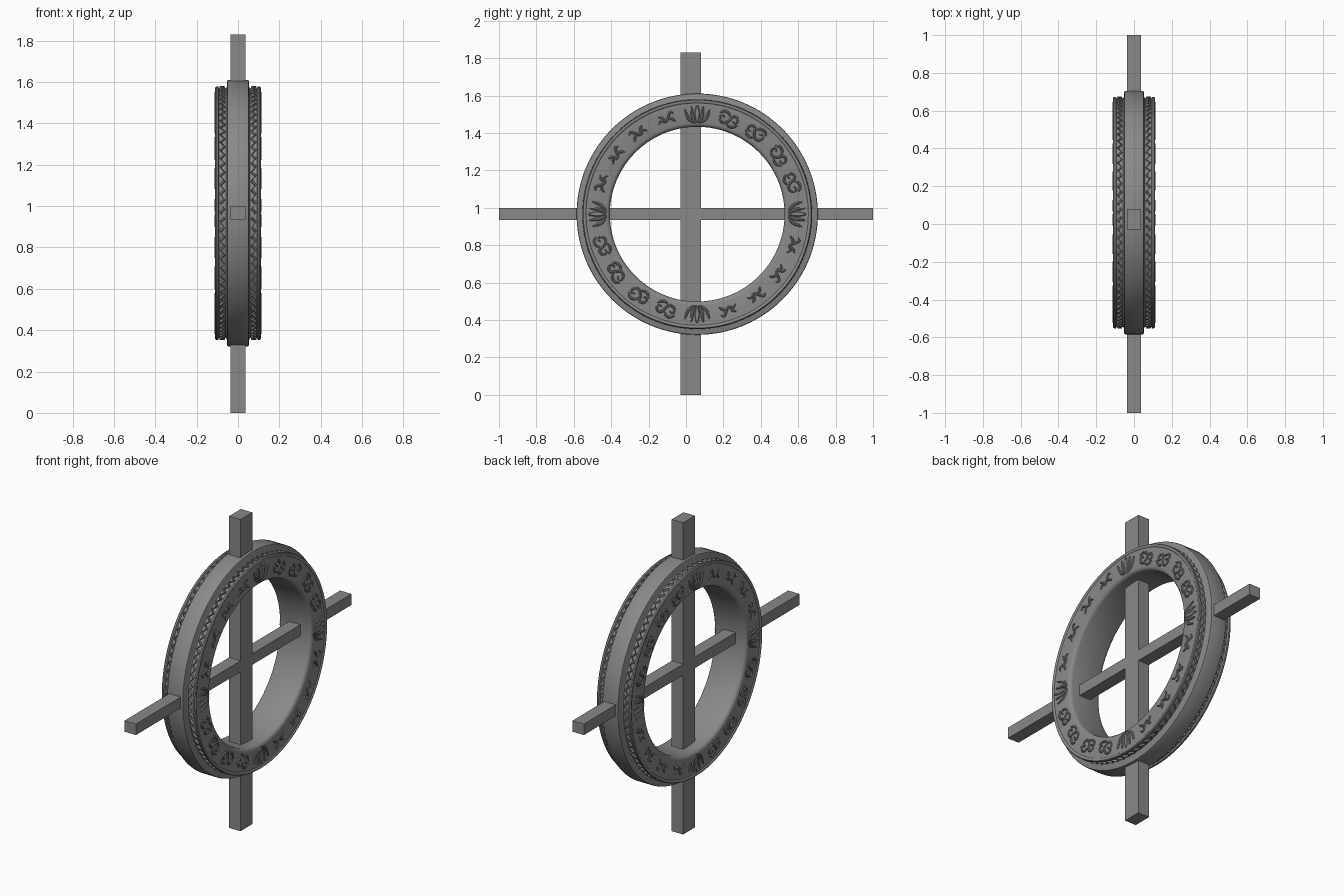
import bpy, bmesh, math
from mathutils import Vector

if "Cube" in bpy.data.objects:
    bpy.data.objects.remove(bpy.data.objects["Cube"])

CY, CZ = 0.06, 0.966      # ring centre
FACE, MID = 0.106, 0.535  # side face offset and ornament circle radius

stone = bpy.data.materials.new("grey stone")
stone.diffuse_color = (0.25, 0.25, 0.25, 1)
stone.use_nodes = True
stone.node_tree.nodes["Principled BSDF"].inputs["Base Color"].default_value = stone.diffuse_color


def polar(x, rad, ang):
    return Vector((x, CY + rad * math.sin(ang), CZ + rad * math.cos(ang)))


def finish(name, bm, smooth=None):
    bmesh.ops.recalc_face_normals(bm, faces=bm.faces[:])
    me = bpy.data.meshes.new(name)
    bm.to_mesh(me)
    bm.free()
    me.materials.append(stone)
    ob = bpy.data.objects.new(name, me)
    bpy.context.collection.objects.link(ob)
    if smooth:
        bpy.ops.object.select_all(action='DESELECT')
        ob.select_set(True)
        bpy.context.view_layer.objects.active = ob
        bpy.ops.object.shade_smooth_by_angle(angle=math.radians(smooth))
    return ob


def box(name, lo, hi):
    bm = bmesh.new()
    bmesh.ops.create_cube(bm, size=1)
    for v in bm.verts:
        v.co = [(a + b) / 2 + c * (b - a) for a, b, c in zip(lo, hi, v.co)]
    return finish(name, bm)


def skin(bm, rows, closed):
    """Bridge consecutive rows of points with quads."""
    vs = [[bm.verts.new(p) for p in row] for row in rows]
    n, m = len(vs), len(vs[0])
    for i in range(n if closed else n - 1):
        a, b = vs[i], vs[(i + 1) % n]
        for j in range(m if closed else m - 1):
            k = (j + 1) % m
            bm.faces.new((a[j], a[k], b[k], b[j]))


# Cross bars
box("upright_bar", (-0.037, -0.03, 0), (0.037, 0.08, 1.83))
box("level_bar", (-0.037, -1, 0.935), (0.037, 1, 1.0))

# Turned ring: half profile (x, radius) from outer band to bore, mirrored
half = [(0.044, 0.645), (0.050, 0.643), (0.053, 0.637), (0.053, 0.614),
        (0.058, 0.604), (0.092, 0.604), (0.096, 0.613), (0.105, 0.613),
        (0.110, 0.609), (0.111, 0.602), (0.109, 0.597), (FACE, 0.594),
        (FACE, 0.488), (0.103, 0.478), (0.095, 0.470), (0.085, 0.467)]
profile = half + [(-x, r) for x, r in reversed(half)]
bm = bmesh.new()
SEG = 128
skin(bm, [[polar(x, r, math.tau * i / SEG) for x, r in profile]
          for i in range(SEG)], True)
finish("ring", bm, 35)

# Zigzag braid in the groove on each side of the outer band
bm = bmesh.new()
TEETH = 84
for s in (-1, 1):
    rows = []
    for i in range(TEETH * 2):
        a = math.tau * i / (TEETH * 2)
        x = 0.066 if i % 2 else 0.086
        rows.append([polar(s * (x + dx), r, a + da) for dx, r, da in
                     ((-0.005, 0.602, -0.008), (-0.002, 0.614, -0.003),
                      (0.002, 0.614, 0.003), (0.005, 0.602, 0.008))])
    skin(bm, rows, True)
finish("zigzag_braid", bm)


def smooth_path(pts, steps=5):
    p = [Vector(q) for q in pts]
    p = [2 * p[0] - p[1]] + p + [2 * p[-1] - p[-2]]
    out = []
    for i in range(1, len(p) - 2):
        a, b, c, d = p[i - 1:i + 3]
        for k in range(steps):
            t = k / steps
            out.append(0.5 * (2 * b + (c - a) * t + (2 * a - 5 * b + 4 * c - d) * t * t
                              + (3 * b - a - 3 * c + d) * t ** 3))
    return out + [p[-2]]


def stroke(bm, pts, width, ang, flip=1):
    """Raised tapering stroke on both side faces; points are (along ring, outward)."""
    path = smooth_path([(flip * t, r) for t, r in pts])
    n = len(path) - 1
    for s in (-1, 1):
        rows = []
        for i, c in enumerate(path):
            d = (path[min(i + 1, n)] - path[max(i - 1, 0)]).normalized()
            side = Vector((-d.y, d.x))
            w = width * max(0.12, math.sin(math.pi * (0.06 + 0.9 * i / n)) ** 0.6)
            row = []
            for k, h in ((-1, -0.001), (-0.65, 0.005), (0, 0.007), (0.65, 0.005), (1, -0.001)):
                q = c + side * w * k
                row.append(polar(s * (FACE + h), MID + q.y, ang + q.x / MID))
            rows.append(row)
        skin(bm, rows, False)


large_scroll = [
    [(-.02, .002), (-.032, .012), (-.045, 0), (-.035, -.022), (-.01, -.025), (.008, -.005),
     (.02, .02), (.04, .022), (.052, .005), (.042, -.012), (.028, -.005)],
    [(-.05, .02), (-.03, .036), (-.005, .03), (.005, .015)],
    [(0, -.03), (.02, -.037), (.045, -.03), (.058, -.015)]]
small_scroll = [
    [(-.045, .02), (-.03, .03), (-.018, .015), (-.005, -.005), (.012, -.012), (.03, 0),
     (.048, -.015)],
    [(-.01, 0), (-.03, -.008), (-.045, -.025)],
    [(.01, -.01), (.02, .012), (.036, .025)]]

# Scrolls: four per quadrant, large and small quadrants alternating
bm = bmesh.new()
for quad in range(4):
    for j in range(1, 5):
        ang = math.radians(90 * quad + 18 * j)
        for pts in (small_scroll if quad % 2 else large_scroll):
            stroke(bm, pts, 0.0075, ang, 1 if j % 2 else -1)
finish("scroll_carvings", bm, 30)

# Lotus flowers at the four quarter points
bm = bmesh.new()
for quad in range(4):
    ang = math.pi / 2 * quad
    stroke(bm, [(0, -.048), (0, 0), (0, .05)], 0.013, ang)
    for f in (-1, 1):
        stroke(bm, [(.008, -.048), (.025, -.012), (.03, .042)], 0.01, ang, f)
        stroke(bm, [(.012, -.048), (.048, -.022), (.064, .03)], 0.009, ang, f)
finish("lotus_carvings", bm, 30)
